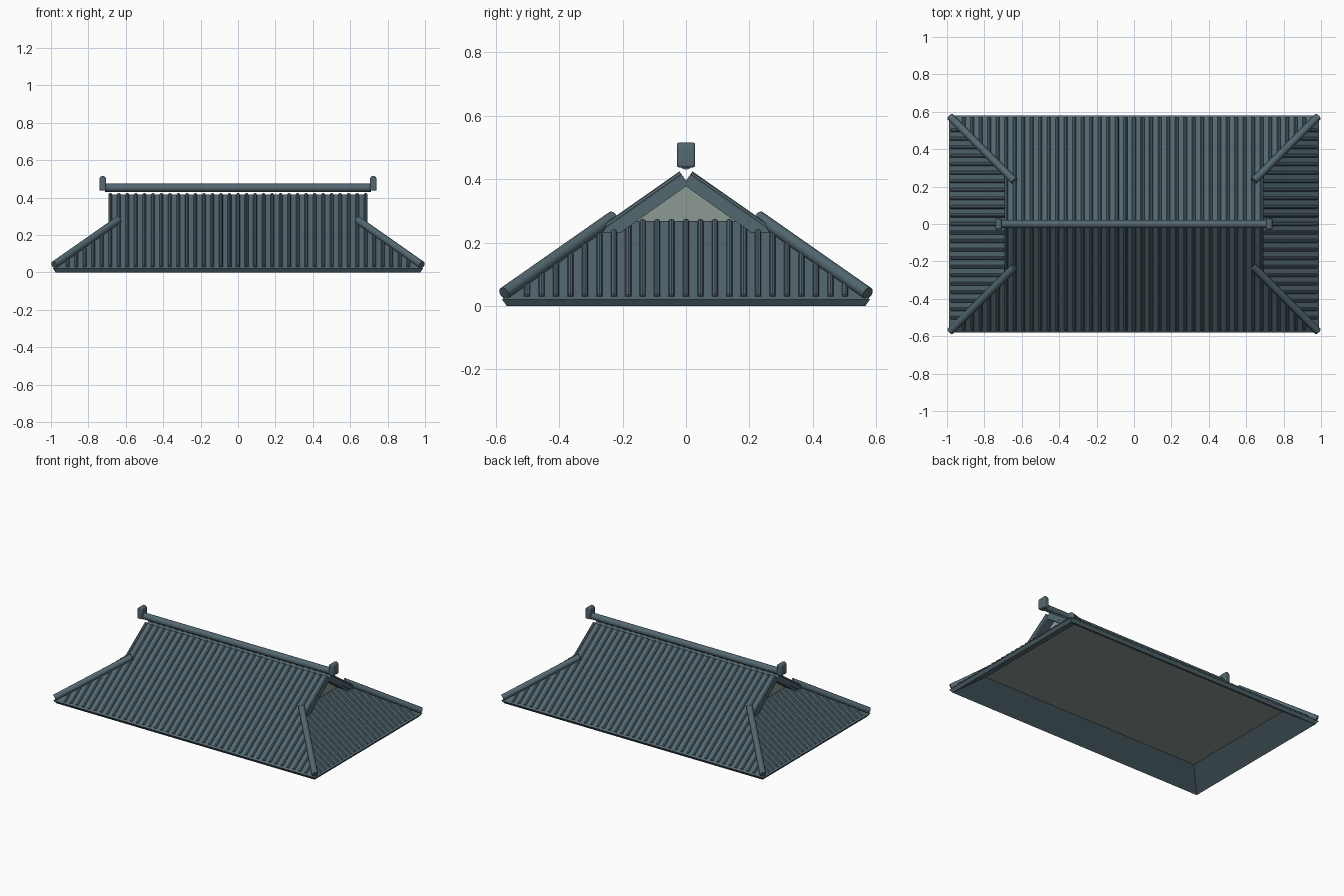
import bpy, bmesh, math
from mathutils import Vector

if "Cube" in bpy.data.objects:
    bpy.data.objects.remove(bpy.data.objects["Cube"], do_unlink=True)


def material(name, rgb):
    m = bpy.data.materials.new(name)
    m.use_nodes = True
    m.diffuse_color = (*rgb, 1)
    m.node_tree.nodes["Principled BSDF"].inputs["Base Color"].default_value = (*rgb, 1)
    return m


TILE = material("slate blue tile", (0.085, 0.135, 0.16))
PLASTER = material("grey plaster", (0.27, 0.32, 0.29))

HX, HY, PITCH = 0.975, 0.565, 0.7     # eave half sizes and roof slope
OUT, UP = 0.015, 0.021                # slab thickness, square to the slope
VERGE, SKIRT, GAP = 0.69, 0.35, 0.0455


def finish(name, bm, mat, smooth=False):
    bmesh.ops.recalc_face_normals(bm, faces=bm.faces)
    me = bpy.data.meshes.new(name)
    bm.to_mesh(me)
    bm.free()
    ob = bpy.data.objects.new(name, me)
    bpy.context.collection.objects.link(ob)
    me.materials.append(mat)
    if smooth:
        bpy.ops.object.select_all(action='DESELECT')
        ob.select_set(True)
        bpy.context.view_layer.objects.active = ob
        bpy.ops.object.shade_smooth_by_angle(angle=math.radians(40))
    return ob


def prism(bm, loop, shift):
    """Solid from a loop of points and its shifted copy."""
    a = [bm.verts.new(p) for p in loop]
    b = [bm.verts.new(Vector(p) + Vector(shift)) for p in loop]
    bm.faces.new(a)
    bm.faces.new(b)
    for i in range(len(a)):
        j = (i + 1) % len(a)
        bm.faces.new((a[i], a[j], b[j], b[i]))


def rod(bm, p, q, r, sides=12):
    p, q = Vector(p), Vector(q)
    d = q - p
    mat = d.to_track_quat('Z', 'Y').to_matrix().to_4x4()
    mat.translation = (p + q) / 2
    bmesh.ops.create_cone(bm, cap_ends=True, segments=sides, radius1=r,
                          radius2=r, depth=d.length, matrix=mat)


# Sloping roof slabs, each extruded square to its slope
for s, side in ((-1, "front"), (1, "back")):
    bm = bmesh.new()
    half = [(HX, 0), (VERGE, HX - VERGE), (VERGE, HY)]
    flat = half + [(-x, d) for x, d in reversed(half)]
    top = [(x + math.copysign(OUT, x) * (d < HY and abs(x) > VERGE), s * (HY + OUT - d), UP + PITCH * d)
           for x, d in flat]
    low = [(x, s * (HY - d), PITCH * d) for x, d in flat]
    a, b = ([bm.verts.new(p) for p in pts] for pts in (top, low))
    bm.faces.new(a)
    bm.faces.new(b)
    for i in range(6):
        j = (i + 1) % 6
        bm.faces.new((a[i], a[j], b[j], b[i]))
    finish(side + "_roof_slope", bm, TILE)

for s, side in ((1, "left"), (-1, "right")):
    bm = bmesh.new()
    corners = [(-1, 0), (1, 0), (1, SKIRT), (-1, SKIRT)]
    a, b = ([bm.verts.new((s * (HX + o - d), k * (HY + o - d), h + PITCH * d)) for k, d in corners]
            for o, h in ((OUT, UP), (0, 0)))
    bm.faces.new(a)
    bm.faces.new(b)
    for i in range(4):
        j = (i + 1) % 4
        bm.faces.new((a[i], a[j], b[j], b[i]))
    finish(side + "_skirt_slope", bm, TILE)

    # Gable wall under the overhanging verge
    bm = bmesh.new()
    z, apex = 0.24, PITCH * HY
    w = (apex - z) / PITCH
    prism(bm, [(s * 0.62, -w, z), (s * 0.62, w, z), (s * 0.62, 0, apex)], (s * 0.012, 0, 0))
    finish(side + "_gable_wall", bm, PLASTER)

    # Barge boards
    bm = bmesh.new()
    for k in (-1, 1):
        prism(bm, [(s * 0.64, 0, apex), (s * 0.64, k * 0.24, apex - 0.24 * PITCH),
                   (s * 0.64, k * 0.225, apex - 0.225 * PITCH - 0.02), (s * 0.64, 0, apex - 0.018)],
              (s * 0.048, 0, 0))
    finish(side + "_barge_boards", bm, TILE)

# Rounded tile ribs running up every slope
bm = bmesh.new()
n = int(HX / GAP)
for i in range(-n, n + 1):
    x = i * GAP
    end = HY if abs(x) < VERGE else HX - abs(x)
    if end > 0.03:
        for s in (-1, 1):
            rod(bm, (x, s * (HY + OUT - 0.012), UP + PITCH * 0.012),
                (x, s * (HY + OUT - end), UP + PITCH * end), 0.0095, 8)
finish("main_slope_ribs", bm, TILE, True)

bm = bmesh.new()
n = int(HY / GAP)
for i in range(-n, n + 1):
    y = i * GAP
    end = min(SKIRT, HY - abs(y))
    if end > 0.03:
        for s in (-1, 1):
            rod(bm, (s * (HX + OUT - 0.012), y, UP + PITCH * 0.012),
                (s * (HX + OUT - end), y, UP + PITCH * end), 0.0095, 8)
finish("skirt_slope_ribs", bm, TILE, True)

# Hip rolls on the four corners
bm = bmesh.new()
for sx in (-1, 1):
    for sy in (-1, 1):
        rod(bm, (sx * 0.983, sy * 0.573, 0.04), (sx * 0.64, sy * 0.23, 0.28), 0.02, 16)
finish("hip_rolls", bm, TILE, True)

# Ridge roll with an upright round-topped finial at each end
bm = bmesh.new()
rod(bm, (-0.71, 0, 0.452), (0.71, 0, 0.452), 0.022, 16)
finish("ridge_roll", bm, TILE, True)

for s, side in ((1, "left"), (-1, "right")):
    bm = bmesh.new()
    arc = [(0.0185 * math.cos(math.pi * i / 10), 0.4965 + 0.0185 * math.sin(math.pi * i / 10))
           for i in range(11)]
    outline = [(-0.0185, 0.437), (0.0185, 0.437)] + arc
    prism(bm, [(s * 0.723 + x, -0.029, z) for x, z in outline], (0, 0.058, 0))
    ob = finish(side + "_ridge_finial", bm, TILE, True)
    bev = ob.modifiers.new("soft edges", 'BEVEL')
    bev.width, bev.segments = 0.006, 2

# Flat ceiling inside the eaves
bm = bmesh.new()
d = 0.143
x, y = HX - d, HY - d
prism(bm, [(-x, -y, 0.1), (x, -y, 0.1), (x, y, 0.1), (-x, y, 0.1)], (0, 0, 0.008))
finish("ceiling", bm, PLASTER)
